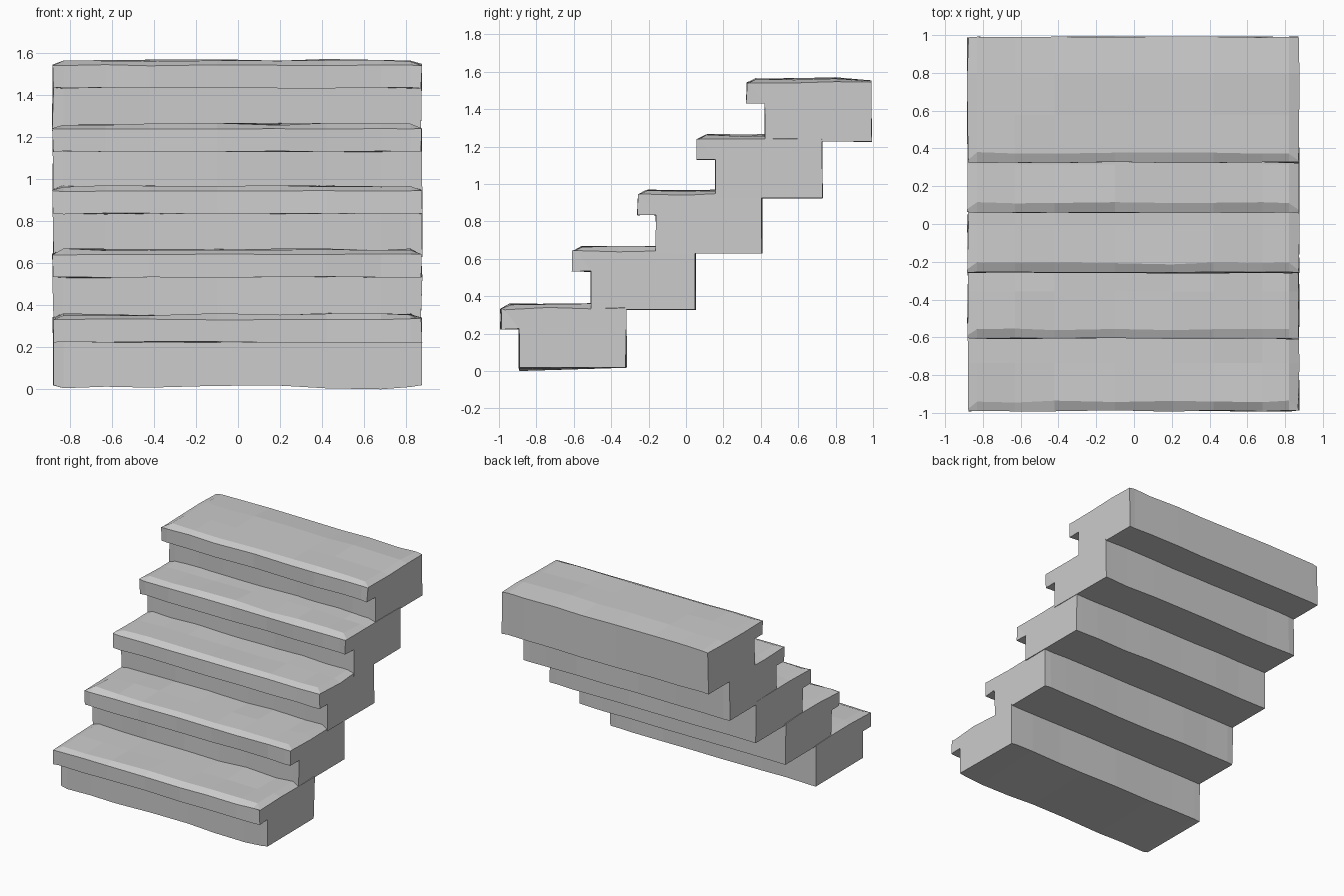
import bpy, bmesh, random

if "Cube" in bpy.data.objects:
    bpy.data.objects.remove(bpy.data.objects["Cube"])

random.seed(4)

# Stations across the width; the outermost ones carry the end chamfer
XS = [-0.88, -0.83, -0.63, -0.42, -0.1, 0.2, 0.42, 0.68, 0.82, 0.873]

# (nose front y, back y, bottom z) of each step
STEPS = [(-0.99, -0.32, 0.02), (-0.607, 0.05, 0.328), (-0.258, 0.407, 0.63),
         (0.06, 0.728, 0.925), (0.325, 0.99, 1.228)]


def jit(a):
    return random.uniform(-a, a)


def make_step(name, front, back, base, wavy_bottom):
    bm = bmesh.new()
    rings = []
    for i, x in enumerate(XS):
        end = i in (0, len(XS) - 1)
        drop = 0.026 if end else 0.0
        lip = 0.017 if end else 0.05
        mid = (front + back) / 2
        low = base + (0 if end else jit(0.004))
        if wavy_bottom and not end:
            low = random.uniform(0.004, 0.018)
        if wavy_bottom and abs(x - 0.68) < 0.01:
            low = 0.0
        # profile: nose, chamfer, worn tread, back, underside, riser
        pts = [(front + jit(0.004), base + 0.205 + jit(0.003)),
               (front + jit(0.004), base + 0.313 + jit(0.003)),
               (front + lip + jit(0.006), base + 0.336 - drop * 0.9 + jit(0.006)),
               (mid - 0.08, base + 0.335 - drop * 0.8 + jit(0.007)),
               (mid + 0.14, base + 0.336 - drop * 0.7 + jit(0.007)),
               (back + jit(0.003), base + 0.323 - drop * 0.3 + jit(0.004)),
               (back + jit(0.004), base + jit(0.003)),
               (front + 0.098 + jit(0.003), low),
               (front + 0.098 + jit(0.003), base + 0.205 + jit(0.003))]
        rings.append([bm.verts.new((x + (jit(0.004) if end else 0), y, z))
                      for y, z in pts])
    n = len(rings[0])
    for a, b in zip(rings, rings[1:]):
        for k in range(n):
            m = (k + 1) % n
            bm.faces.new((a[k], a[m], b[m], b[k]))
    # end caps: nose block and body block
    for r in (rings[0], rings[-1]):
        bm.faces.new((r[0], r[1], r[2], r[8]))
        bm.faces.new((r[8], r[2], r[3], r[4], r[5], r[6], r[7]))
    bmesh.ops.recalc_face_normals(bm, faces=bm.faces)
    mesh = bpy.data.meshes.new(name)
    bm.to_mesh(mesh)
    bm.free()
    obj = bpy.data.objects.new(name, mesh)
    bpy.context.collection.objects.link(obj)


# Five overlapping stone steps
for i, (f, b, z) in enumerate(STEPS):
    make_step(f"stone_step_{i + 1}", f, b, z, i == 0)
